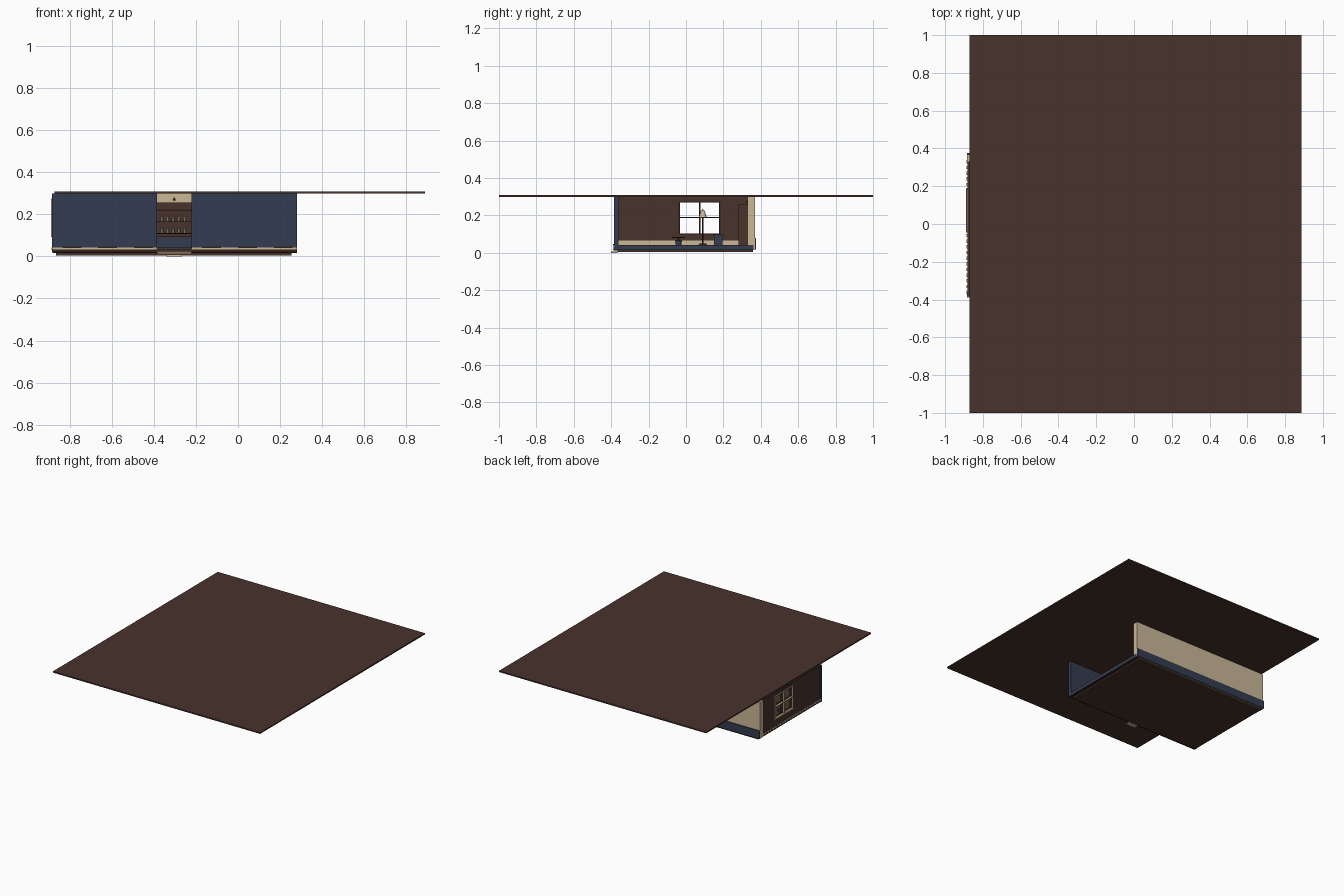
import bpy
import math

cube = bpy.data.objects.get("Cube")
if cube:
    bpy.data.objects.remove(cube, do_unlink=True)


def material(name, r, g, b):
    m = bpy.data.materials.new(name)
    m.use_nodes = True
    m.diffuse_color = (r, g, b, 1)
    m.node_tree.nodes["Principled BSDF"].inputs["Base Color"].default_value = (r, g, b, 1)
    return m


brown = material("warm brown", 0.065, 0.032, 0.024)
dark = material("dark brown", 0.03, 0.015, 0.011)
navy = material("navy blue", 0.034, 0.045, 0.083)
tan = material("tan cream", 0.60, 0.48, 0.31)
cream = material("pale glass", 0.75, 0.68, 0.52)


def box(name, mat, x, y, z):
    """Box given by its (min, max) range on each axis."""
    verts = [(a, b, c) for a in x for b in y for c in z]
    faces = [(0, 1, 3, 2), (4, 6, 7, 5), (0, 4, 5, 1),
             (2, 3, 7, 6), (0, 2, 6, 4), (1, 5, 7, 3)]
    mesh = bpy.data.meshes.new(name)
    mesh.from_pydata(verts, [], faces)
    mesh.materials.append(mat)
    ob = bpy.data.objects.new(name, mesh)
    bpy.context.collection.objects.link(ob)
    return ob


def cone(name, mat, x, y, z, r1, r2, sides=12):
    bpy.ops.mesh.primitive_cone_add(vertices=sides, radius1=r1, radius2=r2, depth=z[1] - z[0],
                                    location=(x, y, (z[0] + z[1]) / 2))
    ob = bpy.context.object
    ob.name = name
    ob.data.materials.append(mat)
    bpy.ops.object.shade_smooth_by_angle(angle=math.radians(40))
    return ob


L, R, F, B = -0.885, 0.28, -0.385, 0.375   # room outline
FLOOR, TOP = 0.043, 0.298
DOOR = (-0.385, -0.22)

# Roof and foundation
box("roof", brown, (-0.872, 0.888), (-1, 1), (TOP, 0.308))
box("foundation", brown, (-0.865, 0.255), (-0.365, 0.358), (0.004, 0.018))
box("floor_slab", navy, (L + 0.005, R), (F + 0.005, B - 0.015), (0.018, FLOOR - 0.004))
box("floor_underside", dark, (L + 0.005, R), (F + 0.005, B - 0.015), (0.016, 0.018))
box("floor_top", brown, (L + 0.005, R), (F + 0.01, B - 0.015), (FLOOR - 0.004, FLOOR))

# Front wall in two panels with a full-height doorway
for side, span in (("right", (L, DOOR[0])), ("left", (DOOR[1], R))):
    box("front_wall_" + side, navy, span, (F, -0.362), (0.018, TOP))
    box("front_trim_" + side, tan, span, (F - 0.003, F), (0.032, FLOOR))
    box("front_skirting_" + side, dark, span, (F - 0.003, F), (0.018, 0.032))
    for i in range(3):
        a = span[0] + 0.05 + i * 0.17
        box("trim_dash_" + side, dark, (a, a + 0.09), (F - 0.004, F), (0.041, 0.046))

# Back wall, tan with a navy wainscot outside
box("back_wall", tan, (L, R), (0.33, 0.368), (0.018, TOP))
box("back_wainscot", navy, (L, R), (0.368, B), (0.018, 0.08))

# Side wall built around the window opening
WY, WZ = (-0.035, 0.18), (0.10, 0.272)
SIDE = (L + 0.003, -0.862)
for y, z in (((-0.362, WY[0]), (0.018, TOP)), ((WY[1], 0.33), (0.018, TOP)),
             (WY, (0.018, WZ[0])), (WY, (WZ[1], TOP))):
    box("side_wall", brown, SIDE, y, z)
box("side_baseboard", tan, (-0.862, -0.856), (-0.362, 0.33), (FLOOR, 0.066))
for i in range(24):
    y = -0.37 + i * 0.03
    box("side_trim_dash", tan, (L - 0.001, SIDE[0]), (y, y + 0.018), (0.030, FLOOR))

# Window frame: tan outside, dark inside
for mat, x in ((tan, (L - 0.003, L + 0.008)), (dark, (L + 0.008, -0.856))):
    for y in (WY[0], (WY[0] + WY[1]) / 2, WY[1]):
        box("window_upright", mat, x, (y - 0.004, y + 0.004), WZ)
    for z in (WZ[0], (WZ[0] + WZ[1]) / 2 + 0.003, WZ[1]):
        box("window_rail", mat, x, (WY[0] - 0.004, WY[1] + 0.004), (z - 0.003, z + 0.003))
box("window_sill", tan, (L - 0.004, L + 0.003), (WY[0] - 0.01, WY[1] + 0.01), (0.092, 0.098))

# Shelf cabinet with two rows of bottles
CX = (-0.42, -0.185)
box("cabinet_back", brown, CX, (0.315, 0.33), (FLOOR, 0.257))
for x in (CX[0], CX[1] - 0.008):
    box("cabinet_side", brown, (x, x + 0.008), (0.28, 0.315), (FLOOR, 0.257))
box("cabinet_head", brown, CX, (0.28, 0.315), (0.222, 0.257))
for z in (0.107, 0.163, 0.218):
    box("cabinet_shelf", dark, CX, (0.28, 0.315), (z, z + 0.004))
for z in (0.111, 0.167):
    for i in range(5):
        x = -0.362 + i * 0.027
        cone("bottle", cream, x, 0.298, (z, z + 0.018), 0.005, 0.006, 8)
        cone("bottle_neck", tan, x, 0.298, (z + 0.018, z + 0.027), 0.004, 0.002, 8)
cone("wall_ornament", dark, -0.303, 0.326, (0.266, 0.28), 0.006, 0.002, 8)

# Counter
box("counter", navy, (-0.45, -0.16), (0.15, 0.195), (FLOOR, 0.09))
box("counter_top", brown, (-0.455, -0.155), (0.145, 0.2), (0.09, 0.097))

# Tables with stools
for x, y in ((-0.68, -0.04), (-0.05, -0.04)):
    box("table_top", dark, (x - 0.06, x + 0.06), (y - 0.035, y + 0.035), (0.08, 0.085))
    cone("table_leg", dark, x, y, (FLOOR, 0.08), 0.008, 0.006)
    for s in (-1, 1):
        cone("stool", navy, x + s * 0.09, y, (FLOOR, 0.066), 0.016, 0.018)

# Standing lamp
cone("lamp_base", dark, -0.72, 0.09, (FLOOR, 0.05), 0.022, 0.018)
cone("lamp_post", dark, -0.72, 0.09, (0.05, 0.19), 0.004, 0.004)
cone("lamp_shade", tan, -0.72, 0.09, (0.188, 0.225), 0.022, 0.01)
cone("lamp_finial", dark, -0.72, 0.09, (0.225, 0.238), 0.004, 0.001)

# Doorstep and mat
box("doorstep", brown, (DOOR[0], DOOR[1]), (F - 0.003, -0.362), (0.012, 0.034))
box("doormat", tan, (-0.34, -0.265), (-0.40, -0.367), (0, 0.008))
box("step_edge", tan, (DOOR[0], DOOR[1]), (F - 0.008, F - 0.003), (0.014, 0.018))
